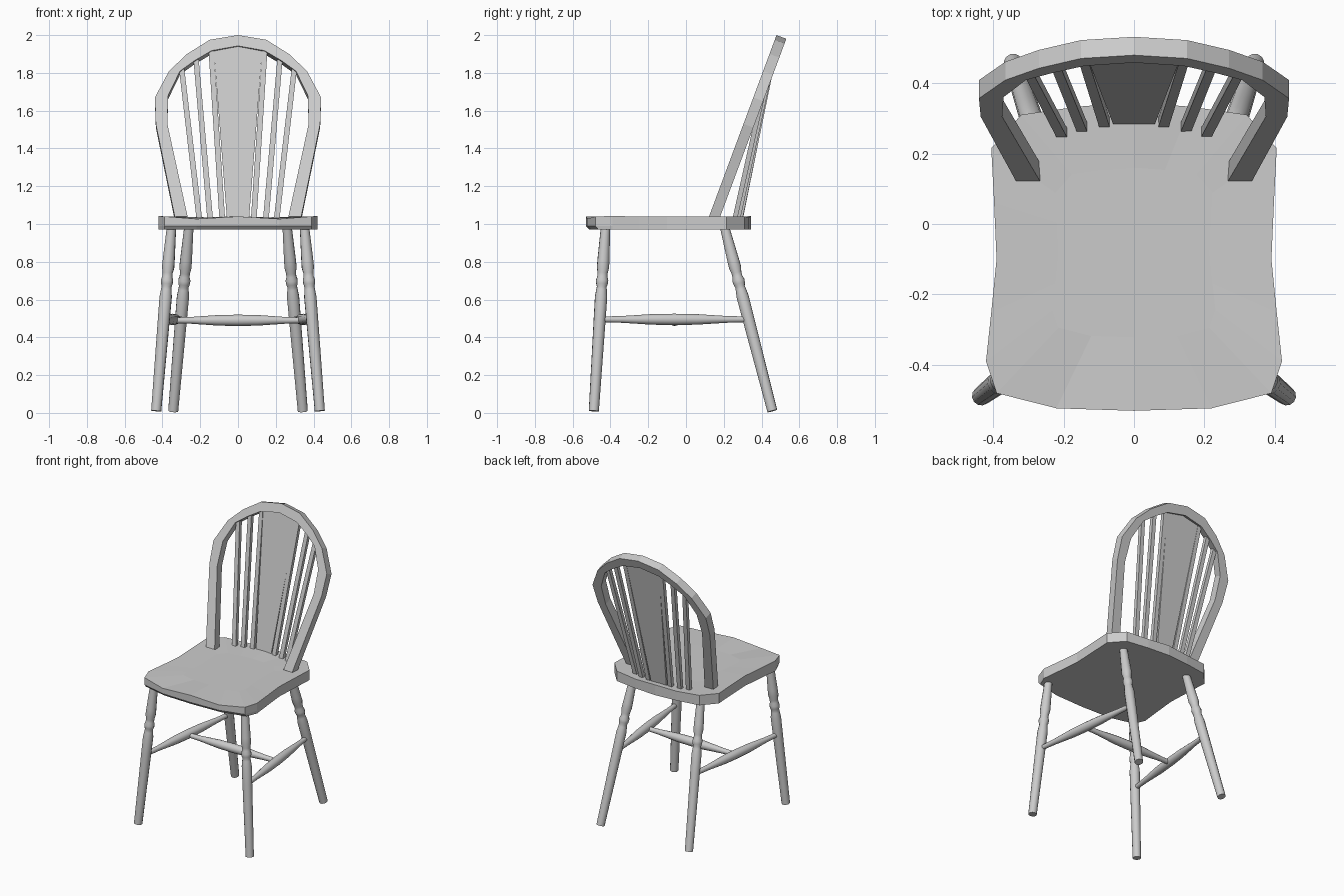
import bpy, bmesh
from mathutils import Vector, Matrix

if "Cube" in bpy.data.objects:
    bpy.data.objects.remove(bpy.data.objects["Cube"])


def make(name, bm, smooth=False):
    bmesh.ops.recalc_face_normals(bm, faces=bm.faces)
    me = bpy.data.meshes.new(name)
    bm.to_mesh(me)
    bm.free()
    ob = bpy.data.objects.new(name, me)
    bpy.context.collection.objects.link(ob)
    if smooth:
        bpy.ops.object.select_all(action='DESELECT')
        ob.select_set(True)
        bpy.context.view_layer.objects.active = ob
        bpy.ops.object.shade_smooth_by_angle(angle=0.7)
    return ob


def skin(bm, rings):
    """Bridge equal-length closed rings with quads; returns vertex rings."""
    vs = [[bm.verts.new(p) for p in r] for r in rings]
    n = len(vs[0])
    for a, b in zip(vs, vs[1:]):
        for i in range(n):
            j = (i + 1) % n
            bm.faces.new((a[i], a[j], b[j], b[i]))
    return vs


def turned(name, p0, p1, profile, sides=12):
    """Lathe (t, radius) profile along the line p0 -> p1."""
    p0, p1 = Vector(p0), Vector(p1)
    q = (p1 - p0).to_track_quat('Z', 'Y')
    bm = bmesh.new()
    rings = []
    for t, r in profile:
        c = p0.lerp(p1, t)
        rings.append([c + q @ (Matrix.Rotation(6.283185 * k / sides, 3, 'Z') @ Vector((r, 0, 0)))
                      for k in range(sides)])
    vs = skin(bm, rings)
    bm.faces.new(vs[0])
    bm.faces.new(vs[-1])
    return make(name, bm, True)


def slat(name, x0, x1, y0, y1, z1, w0, w1, d):
    """Tapered flat bar rising from the seat into the hoop."""
    bm = bmesh.new()
    rings = []
    for x, y, z, w in ((x0, y0, 1.02, w0), (x1, y1, z1, w1)):
        rings.append([(x - w, y, z), (x + w, y, z), (x + w, y + d, z), (x - w, y + d, z)])
    vs = skin(bm, rings)
    bm.faces.new(vs[0])
    bm.faces.new(vs[-1])
    return make(name, bm)


# Seat: half outline (x, y, top z), mirrored, with a lightly dished top
half = [(0, -.53, 1.04), (.22, -.523, 1.027), (.39, -.48, 1.04), (.42, -.39, 1.042),
        (.405, -.25, 1.04), (.39, -.1, 1.04), (.397, .06, 1.04), (.405, .215, 1.04),
        (.32, .31, 1.04), (.16, .333, 1.035), (0, .345, 1.042)]
outline = half + [(-x, y, z) for x, y, z in half[-2:0:-1]]
bm = bmesh.new()
rings = skin(bm, [
    [(x, y * .965 if y < -.45 else y, .97) for x, y, z in outline],
    [(x, y, .99) for x, y, z in outline],
    outline,
    [(x * .55, y * .55 - .03, 1.033) for x, y, z in outline]])
bm.faces.new(rings[0])
bm.faces.new(rings[-1])
make("seat", bm)

# Legs and side stretchers
leg_profile = [(0, .027), (.5, .032), (.62, .033), (.66, .028), (.675, .026), (.69, .031),
               (.71, .033), (.73, .027), (.75, .027), (.78, .033), (.82, .032), (1, .025)]
bar_profile = [(0, .015), (.15, .018), (.35, .028), (.5, .03), (.65, .028), (.85, .018), (1, .015)]
for s, side in ((1, "right"), (-1, "left")):
    turned("front_leg_" + side, (s * .433, -.488, .01), (s * .352, -.426, .985), leg_profile)
    turned("back_leg_" + side, (s * .343, .457, .01), (s * .26, .204, .985), leg_profile)
    turned("side_stretcher_" + side, (s * .392, -.455, .495), (s * .303, .33, .495), bar_profile)

# Cross stretcher
turned("cross_stretcher", (-.352, -.06, .49), (.352, -.06, .49), bar_profile)

# Hoop back: (outer x, z, inner x, z) seen from the front, on a leaning plane
hoop = [(.335, 1.04, .267, 1.04), (.435, 1.53, .374, 1.53), (.44, 1.67, .37, 1.68),
        (.365, 1.81, .307, 1.81), (.27, 1.9, .23, 1.865), (.15, 1.975, .14, 1.918), (0, 2.0, 0, 1.943)]
path = [(-a, b, -c, d) for a, b, c, d in hoop] + hoop[-2::-1]
back = Vector((0, .052, -.0195))


def lean(x, z):
    return Vector((x, .122 + .372 * (z - 1.04), z))


bm = bmesh.new()
rings = skin(bm, [[lean(a, b), lean(c, d), lean(c, d) + back, lean(a, b) + back]
                  for a, b, c, d in path])
bm.faces.new(rings[0])
bm.faces.new(rings[-1])
make("hoop_back", bm)

# Centre splat and side spindles
slat("splat", 0, 0, .28, .466, 1.94, .058, .13, .02)
for s, side in ((1, "right"), (-1, "left")):
    for i, (x0, x1, y0, y1, z1) in enumerate([(.083, .142, .272, .458, 1.92),
                                              (.147, .222, .26, .445, 1.87),
                                              (.204, .298, .244, .423, 1.82)]):
        slat(f"spindle_{side}_{i + 1}", s * x0, s * x1, y0, y1, z1, .015, .014, .026)
